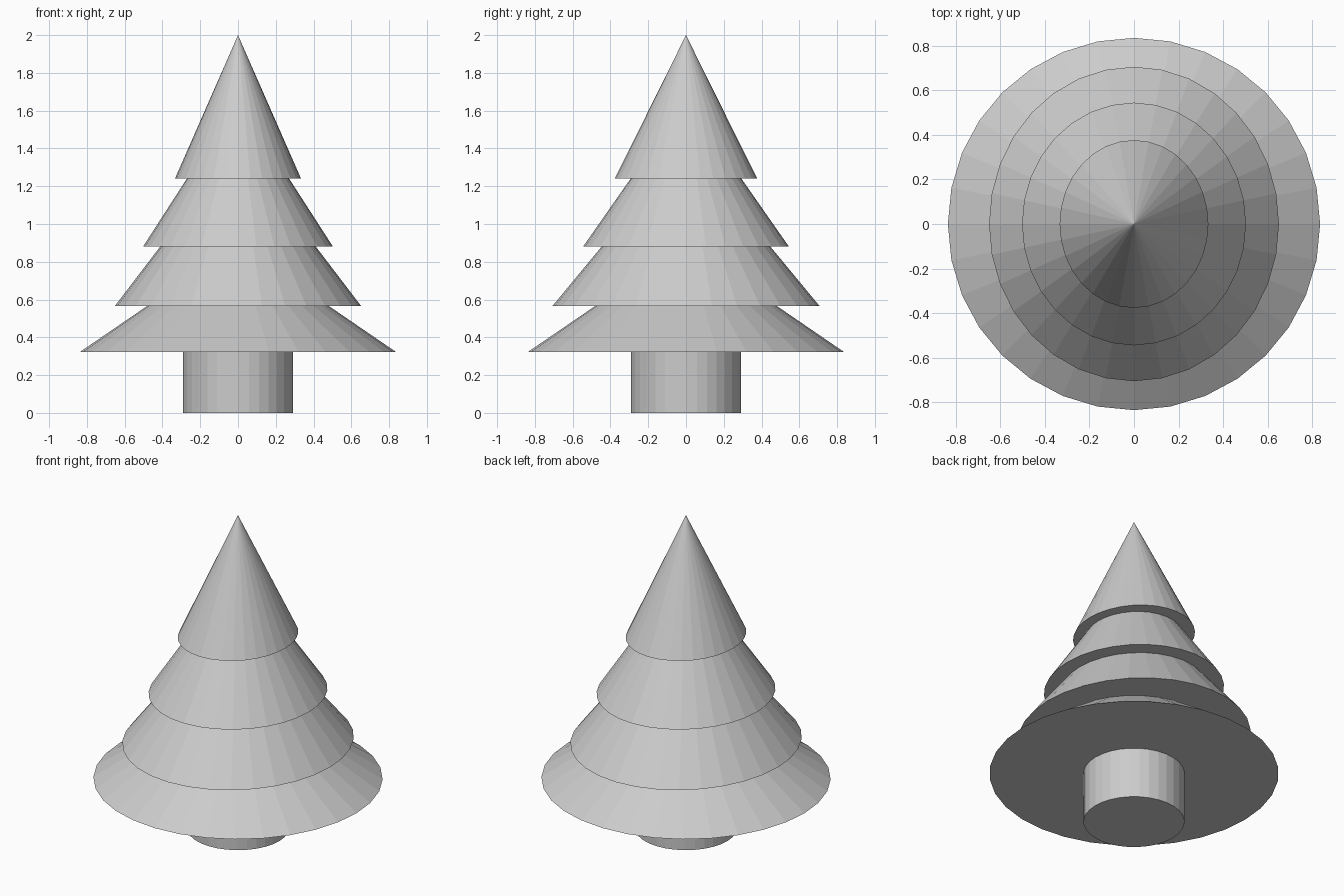
import bpy

if "Cube" in bpy.data.objects:
    bpy.data.objects.remove(bpy.data.objects["Cube"])

SIDES = 32


def solid(name, z0, z1, r1, r2, sx=1.0, sy=1.0):
    bpy.ops.mesh.primitive_cone_add(vertices=SIDES, radius1=r1, radius2=r2,
                                    depth=z1 - z0, location=(0, 0, (z0 + z1) / 2))
    ob = bpy.context.object
    ob.name = name
    ob.scale = (sx, sy, 1)
    bpy.ops.object.transform_apply(location=False, rotation=False, scale=True)
    return ob


# Trunk
solid("trunk", 0, 0.325, 0.292, 0.292)

# Foliage tiers: x radius, y radius, base height, tip height
tiers = [
    (0.836, 0.836, 0.323, 0.895),
    (0.651, 0.706, 0.567, 1.42),
    (0.503, 0.545, 0.88, 1.66),
    (0.334, 0.377, 1.24, 2.0),
]
for i, (rx, ry, z0, z1) in enumerate(tiers, 1):
    solid(f"foliage_tier_{i}", z0, z1, 1, 0, rx, ry)
